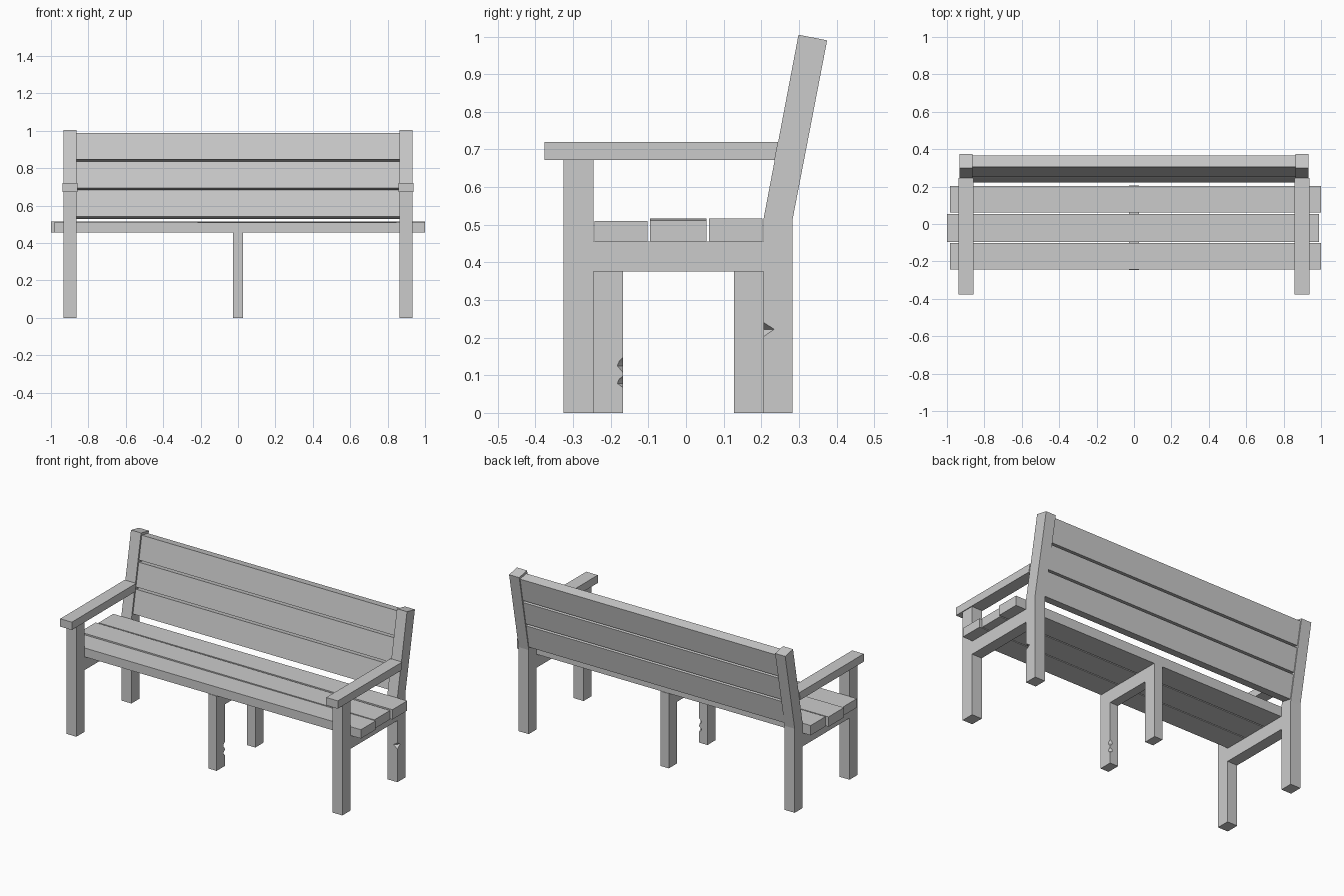
import bpy, bmesh
from mathutils import Vector

if "Cube" in bpy.data.objects:
    bpy.data.objects.remove(bpy.data.objects["Cube"])


def finish(name, bm):
    bmesh.ops.recalc_face_normals(bm, faces=bm.faces[:])
    me = bpy.data.meshes.new(name)
    bm.to_mesh(me)
    bm.free()
    ob = bpy.data.objects.new(name, me)
    bpy.context.collection.objects.link(ob)
    return ob


def beam(name, profile, x0, x1):
    """Side-view (y, z) profile extruded along x."""
    bm = bmesh.new()
    face = bm.faces.new([bm.verts.new((x0, y, z)) for y, z in profile])
    ext = bmesh.ops.extrude_face_region(bm, geom=[face])
    verts = [v for v in ext["geom"] if isinstance(v, bmesh.types.BMVert)]
    bmesh.ops.translate(bm, verts=verts, vec=(x1 - x0, 0, 0))
    return finish(name, bm)


def rect(y0, y1, z0, z1):
    return [(y0, z0), (y1, z0), (y1, z1), (y0, z1)]


def chip(target, hulls):
    """Cut convex chips out of a timber."""
    for pts in hulls:
        bm = bmesh.new()
        for p in pts:
            bm.verts.new(p)
        bmesh.ops.convex_hull(bm, input=bm.verts[:])
        cutter = finish("chip_cutter", bm)
        cutter.hide_render = True
        mod = target.modifiers.new("chip", "BOOLEAN")
        mod.operation = "DIFFERENCE"
        mod.solver = "EXACT"
        mod.object = cutter
        bpy.context.view_layer.objects.active = target
        bpy.ops.object.modifier_apply(modifier=mod.name)
        bpy.data.objects.remove(cutter)


# Backrest slope: y of the post's front face at height z
def lean(z):
    return 0.206 + 0.19 * (z - 0.515)


# End frames: front leg, bent back post, armrest and side rail
post = [(0.206, 0), (0.283, 0), (0.283, 0.513), (0.375, 0.99),
        (0.299, 1.005), (0.206, 0.515)]
arm = [(-0.376, 0.672), (lean(0.672), 0.672), (lean(0.72), 0.72), (-0.376, 0.72)]
for side, s in (("left", -1), ("right", 1)):
    a, b = sorted((s * 0.864, s * 0.932))
    beam(side + "_front_leg", rect(-0.325, -0.246, 0, 0.672), a, b)
    back = beam(side + "_back_post", post, a, b)
    beam(side + "_side_rail", rect(-0.246, 0.206, 0.376, 0.456), a, b)
    a, b = sorted((s * 0.859, s * 0.937))
    beam(side + "_armrest", arm, a, b)

# Wedge chip on the right back post's front outer corner
chip(back, [[(0.942, 0.196, 0.254), (0.942, 0.196, 0.189),
             (0.942, 0.245, 0.222), (0.895, 0.196, 0.222)]])

# Middle frame
mid = beam("middle_front_leg", rect(-0.246, -0.167, 0, 0.456), -0.028, 0.028)
beam("middle_back_leg", rect(0.127, 0.206, 0, 0.456), -0.028, 0.028)
beam("middle_rail", rect(-0.167, 0.127, 0.376, 0.456), -0.028, 0.028)

# Two-lobed bite on the middle front leg's rear corner
bites = []
for lo, tip, hi in ((0.06, 0.078, 0.105), (0.095, 0.125, 0.157)):
    bites.append([(0.033, -0.162, lo), (0.033, -0.162, hi),
                  (0.033, -0.187, tip), (0.033, -0.182, tip + 0.012),
                  (0.006, -0.162, tip), (0.010, -0.162, tip + 0.012)])
chip(mid, bites)

# Seat planks, slightly uneven like worn timber
beam("seat_plank_front", rect(-0.243, -0.102, 0.456, 0.51), -0.984, 1.0)
plank = beam("seat_plank_middle", rect(-0.096, 0.054, 0.456, 0.511), -1.0, 0.988)
for v in plank.data.vertices:
    if v.co.x < 0 and v.co.z > 0.5:
        v.co.z = 0.516
beam("seat_plank_rear", rect(0.061, 0.203, 0.456, 0.516), -0.984, 1.0)

# Backrest planks, leaning with the posts
up = Vector((0.19, 1.0)).normalized()
out = Vector((up.y, -up.x))
for i, z in enumerate((0.541, 0.6945, 0.848)):
    p = Vector((lean(z) + 0.010, z))
    h, t = up * 0.1435, out * 0.061
    beam("back_plank_%d" % (i + 1),
         [tuple(q) for q in (p, p + t, p + t + h, p + h)], -0.864, 0.864)
